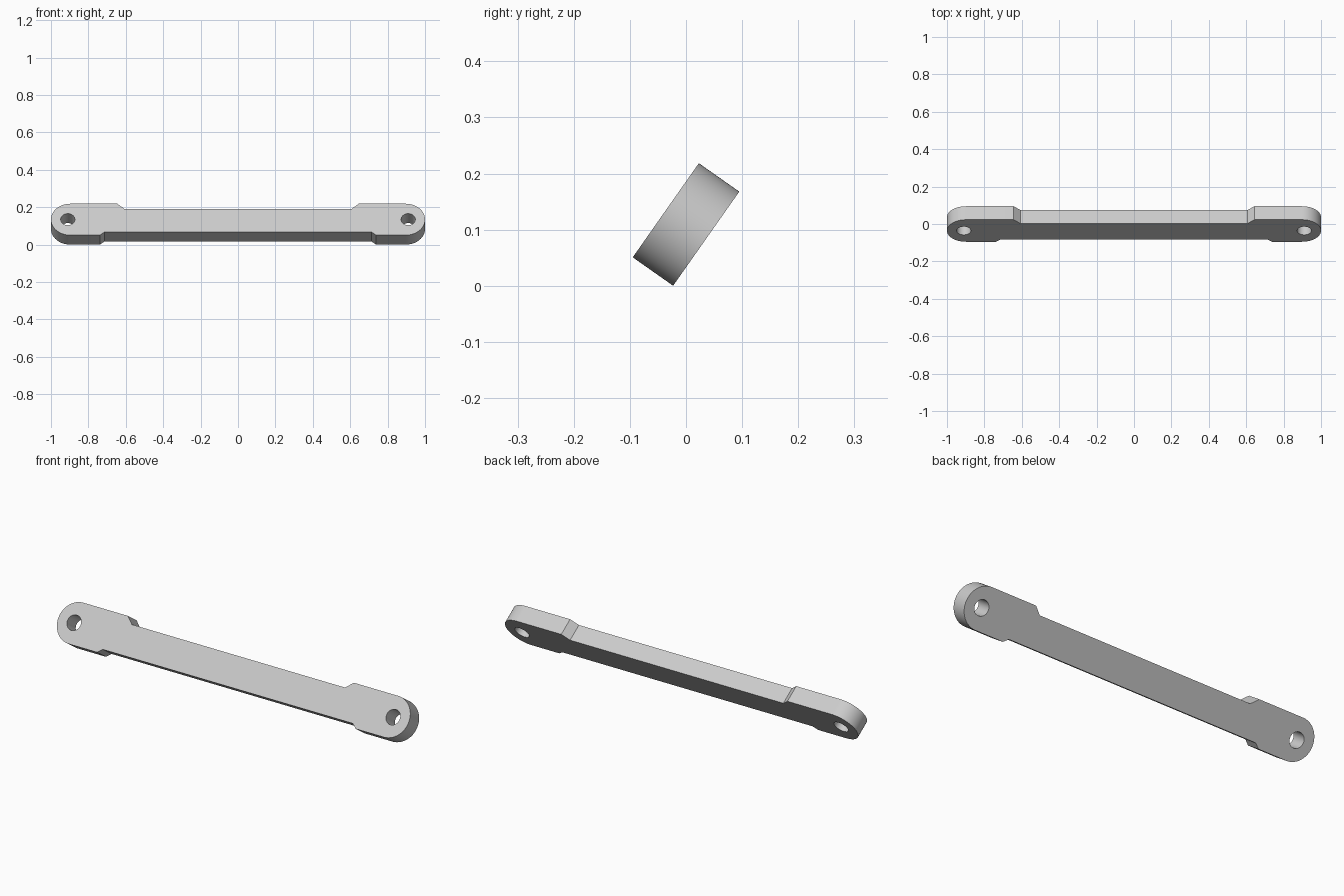
import bpy, bmesh, math
from mathutils import Matrix

cube = bpy.data.objects.get("Cube")
if cube:
    bpy.data.objects.remove(cube)

THICK = 0.088      # plate thickness
R = 0.1025         # rounded end radius
HOLE_X, HOLE_R = 0.91, 0.038
TILT = math.radians(54.9)

grey = bpy.data.materials.new("light grey")
grey.use_nodes = True
colour = (0.6, 0.6, 0.6, 1)
grey.diffuse_color = colour
grey.node_tree.nodes["Principled BSDF"].inputs["Base Color"].default_value = colour


def plate(name, outline, thick):
    """Extrude a flat outline symmetrically about its own plane."""
    bm = bmesh.new()
    face = bm.faces.new([bm.verts.new((x, y, -thick / 2)) for x, y in outline])
    grown = bmesh.ops.extrude_face_region(bm, geom=[face])["geom"]
    top = [v for v in grown if isinstance(v, bmesh.types.BMVert)]
    bmesh.ops.translate(bm, verts=top, vec=(0, 0, thick))
    bmesh.ops.recalc_face_normals(bm, faces=bm.faces)
    mesh = bpy.data.meshes.new(name)
    bm.to_mesh(mesh)
    bm.free()
    mesh.materials.append(grey)
    obj = bpy.data.objects.new(name, mesh)
    bpy.context.collection.objects.link(obj)
    return obj


def arc(cx, r, start, end, steps):
    span = [math.radians(start + (end - start) * i / steps) for i in range(steps + 1)]
    return [(cx + r * math.cos(a), r * math.sin(a)) for a in span]


# Link arm: rounded ends, with a shallow sloped relief along both long edges
right_half = [(0.713, -0.082), (0.738, -R)]
right_half += arc(1 - R, R, -90, 90, 40)
right_half += [(0.645, R), (0.608, 0.069)]
left_half = [(-x, y) for x, y in reversed(right_half)]
arm = plate("link_arm", right_half + left_half, THICK)

# Bolt holes through both ends
bpy.context.view_layer.objects.active = arm
arm.select_set(True)
for side in (-1, 1):
    cutter = plate("hole_cutter", arc(side * HOLE_X, HOLE_R, 0, 352.5, 47), THICK * 2)
    cutter.hide_render = True
    cut = arm.modifiers.new("bolt_hole", 'BOOLEAN')
    cut.operation = 'DIFFERENCE'
    cut.solver = 'EXACT'
    cut.object = cutter
    bpy.ops.object.modifier_apply(modifier=cut.name)
    bpy.data.objects.remove(cutter)

# Lean the arm back and rest its lower edge on the ground
lift = R * math.sin(TILT) + THICK / 2 * math.cos(TILT)
arm.data.transform(Matrix.Translation((0, 0, lift)) @ Matrix.Rotation(TILT, 4, 'X'))
bpy.ops.object.shade_smooth_by_angle(angle=math.radians(25))
